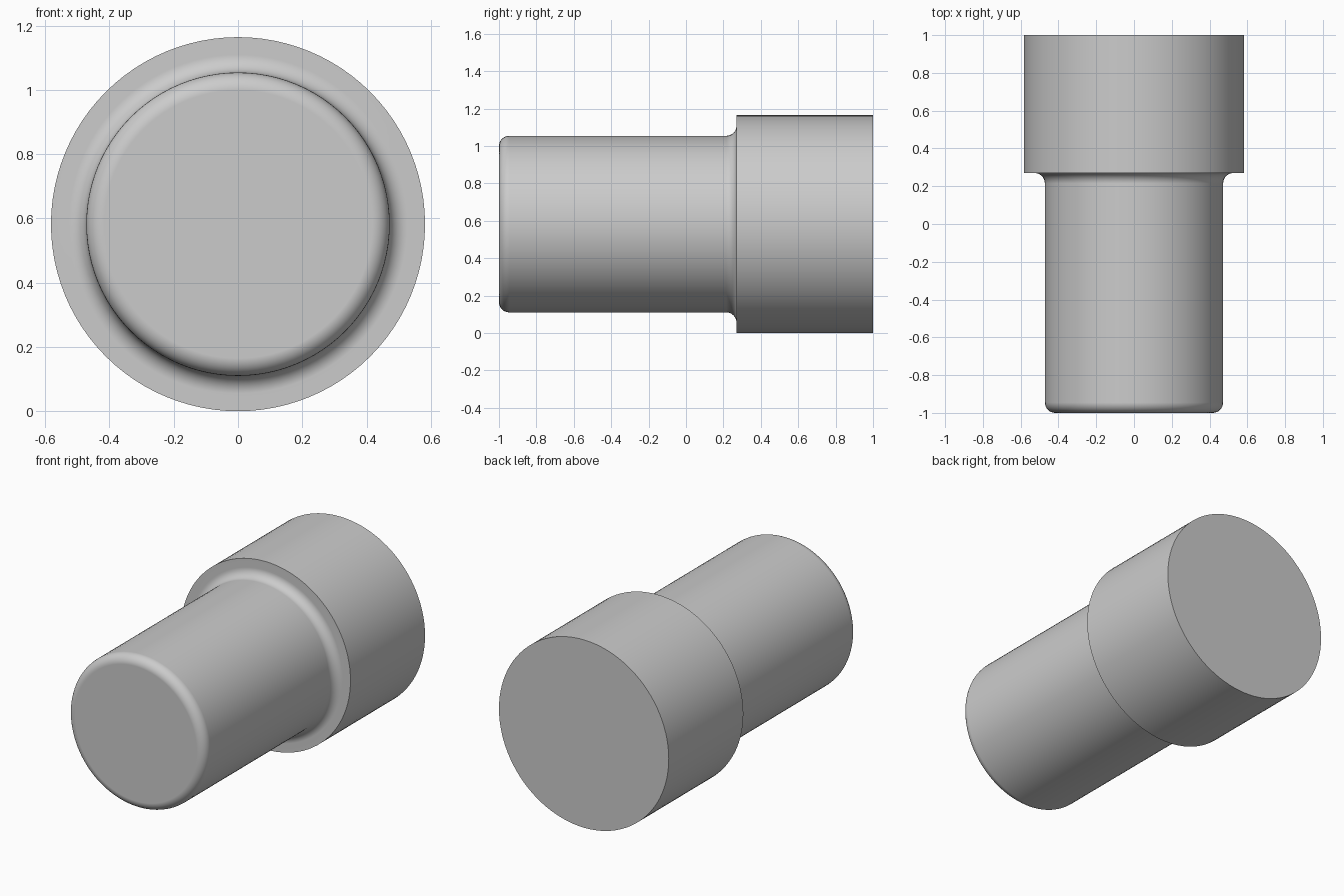
import bpy
import bmesh
from math import cos, sin, pi, radians
from mathutils import Vector, Matrix

cube = bpy.data.objects.get("Cube")
if cube:
    bpy.data.objects.remove(cube)

HEAD_R, SHAFT_R = 0.582, 0.472
FRONT, STEP, BACK = -1.0, 0.27, 1.0
ROUND = 0.055
SIDES, ARC_STEPS = 96, 8


def arc(radius, y, start, end):
    """Quarter-round profile points as (radius, y)."""
    angles = [start + (end - start) * i / ARC_STEPS for i in range(ARC_STEPS + 1)]
    return [(radius + ROUND * cos(a), y + ROUND * sin(a)) for a in angles]


# Half profile: rounded tip, shaft, fillet, then the wider head
profile = arc(SHAFT_R - ROUND, FRONT + ROUND, -pi / 2, 0)
profile += arc(SHAFT_R + ROUND, STEP - ROUND, pi, pi / 2)
profile += [(HEAD_R, STEP), (HEAD_R, BACK)]

# Revolve the profile about the y axis and cap both ends
bm = bmesh.new()
rings = []
for radius, y in profile:
    turn = [2 * pi * i / SIDES for i in range(SIDES)]
    rings.append([bm.verts.new((radius * cos(a), y, radius * sin(a))) for a in turn])
for a, b in zip(rings, rings[1:]):
    for i in range(SIDES):
        j = (i + 1) % SIDES
        bm.faces.new((a[i], a[j], b[j], b[i]))
bm.faces.new(rings[0])
bm.faces.new(rings[-1])
bmesh.ops.recalc_face_normals(bm, faces=bm.faces)
bmesh.ops.translate(bm, verts=bm.verts, vec=Vector((0, 0, HEAD_R)))
mesh = bpy.data.meshes.new("stepped_pin")
bm.to_mesh(mesh)
bm.free()

pin = bpy.data.objects.new("stepped_pin", mesh)
bpy.context.collection.objects.link(pin)

# Plain grey
grey = bpy.data.materials.new("plain_grey")
grey.use_nodes = True
colour = (0.6, 0.6, 0.6, 1)
grey.diffuse_color = colour
grey.node_tree.nodes["Principled BSDF"].inputs["Base Color"].default_value = colour
mesh.materials.append(grey)

# Smooth rounds, crisp rims and flat ends
bpy.ops.object.select_all(action="DESELECT")
pin.select_set(True)
bpy.context.view_layer.objects.active = pin
bpy.ops.object.shade_smooth_by_angle(angle=radians(30))
weighted = pin.modifiers.new("flat_ends", "WEIGHTED_NORMAL")
weighted.keep_sharp = True
